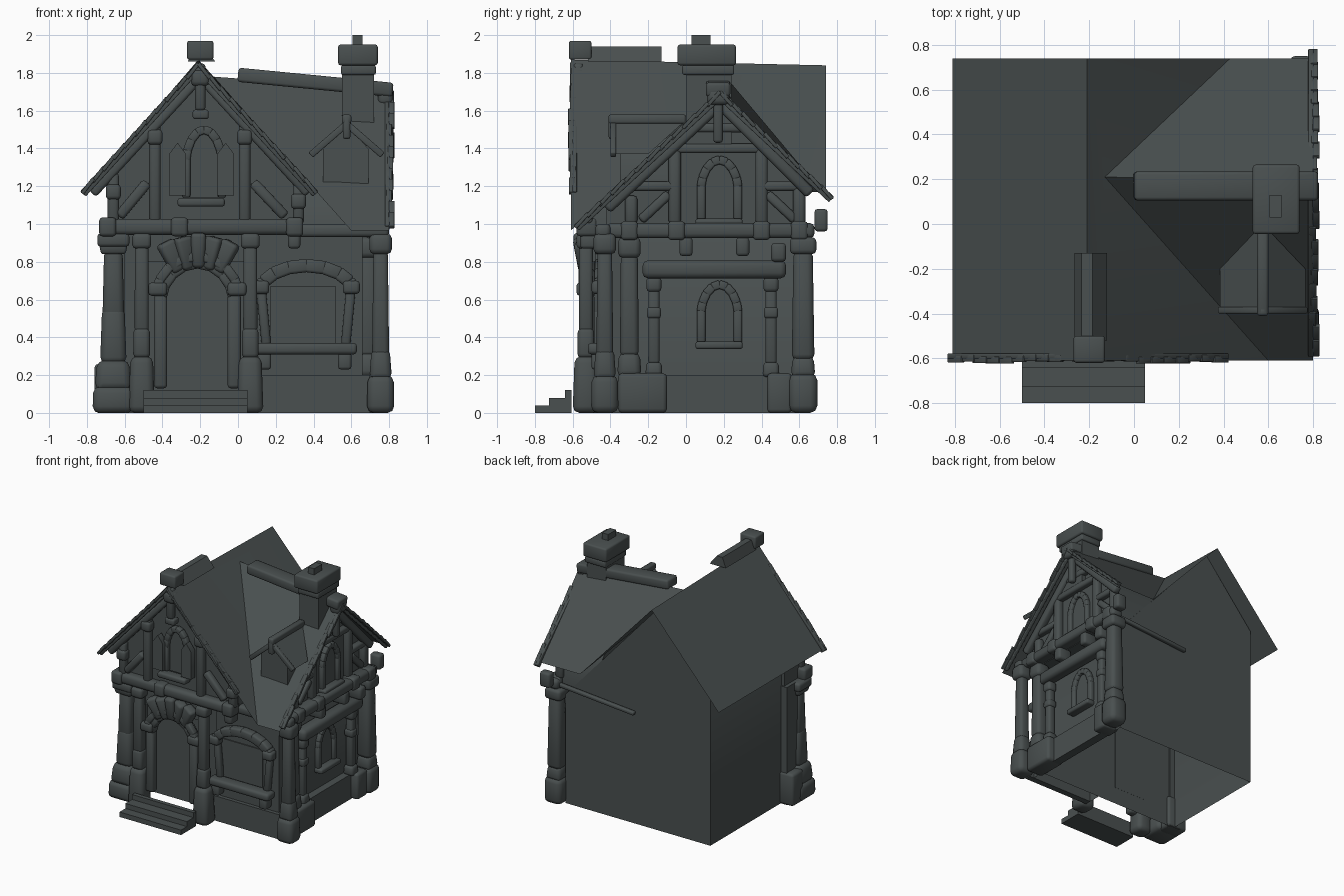
import bpy, bmesh, math, random
from mathutils import Vector, Matrix

if "Cube" in bpy.data.objects:
    bpy.data.objects.remove(bpy.data.objects["Cube"])

random.seed(4)
MAT = bpy.data.materials.new("dark slate grey")
MAT.diffuse_color = (0.067, 0.079, 0.079, 1)
MAT.use_nodes = True
MAT.node_tree.nodes["Principled BSDF"].inputs["Base Color"].default_value = MAT.diffuse_color


def finish(name, bm):
    bmesh.ops.recalc_face_normals(bm, faces=bm.faces)
    me = bpy.data.meshes.new(name)
    bm.to_mesh(me)
    bm.free()
    me.materials.append(MAT)
    ob = bpy.data.objects.new(name, me)
    bpy.context.collection.objects.link(ob)
    return ob


def poly(name, faces):
    bm = bmesh.new()
    for f in faces:
        bm.faces.new([bm.verts.new(p) for p in f])
    bmesh.ops.remove_doubles(bm, verts=bm.verts, dist=1e-4)
    return finish(name, bm)


def prism(name, pts, axis, a, b, open_bottom=False):
    """Extrude a (u, z) outline along x or y."""
    at = (lambda u, z, c: (c, u, z)) if axis == 'x' else (lambda u, z, c: (u, c, z))
    bm = bmesh.new()
    v0 = [bm.verts.new(at(u, z, a)) for u, z in pts]
    v1 = [bm.verts.new(at(u, z, b)) for u, z in pts]
    n = len(pts)
    bm.faces.new(v0)
    bm.faces.new(v1)
    for i in range(n):
        j = (i + 1) % n
        if open_bottom and abs(pts[i][1]) + abs(pts[j][1]) < 1e-6:
            continue
        bm.faces.new((v0[i], v0[j], v1[j], v1[i]))
    return finish(name, bm)


def beam(name, p, q, w, h=None, r=0.3, taper=1.0):
    """Rounded bar from p to q, w wide and h high, optionally tapered at q."""
    h = h or w
    p, q = Vector(p), Vector(q)
    d = q - p
    rot = Matrix.Identity(4) if abs(d.normalized().z) > .999 else d.to_track_quat('Z', 'Y').to_matrix().to_4x4()
    bm = bmesh.new()
    bmesh.ops.create_cube(bm, size=1)
    for v in bm.verts:
        k = taper if v.co.z > 0 else 1
        v.co = Vector((v.co.x * w * k, v.co.y * h * k, v.co.z * d.length))
    if r:
        bmesh.ops.bevel(bm, geom=bm.edges[:], offset=min(w, h, d.length) * r, segments=2,
                        affect='EDGES', profile=0.5)
    bm.transform(Matrix.Translation((p + q) / 2) @ rot)
    return finish(name, bm)


def box(name, x0, x1, y0, y1, z0, z1, r=0.0):
    ym, zm = (y0 + y1) / 2, (z0 + z1) / 2
    return beam(name, (x0, ym, zm), (x1, ym, zm), y1 - y0, z1 - z0, r)


def column(name, x, y, parts):
    """Stack of rounded blocks: (z0, z1, width, taper)."""
    for z0, z1, w, t in parts:
        beam(name, (x, y, z0), (x, y, z1), w, w, .25, t)


def arch(name, axis, c, u0, u1, z0, zs, zt, w, pane=None, n=8):
    """Arched surround with an optional pane plate set behind it."""
    at = (lambda u, z: (c, u, z)) if axis == 'x' else (lambda u, z: (u, c, z))
    m, hw = (u0 + u1) / 2, (u1 - u0) / 2
    curve = []
    for i in range(n + 1):
        s = -math.cos(math.pi * i / n)
        curve.append((m + hw * s, zs + (zt - zs) * (1 - s * s) ** .6))
    for (a, b), (e, f) in zip(curve, curve[1:]):
        k = .12   # overlap so the stones read as one band
        beam(name + "_arch", at(a - (e - a) * k, b - (f - b) * k), at(e + (e - a) * k, f + (f - b) * k), w, w, .2)
    if z0 < zs:
        for u in (u0, u1):
            beam(name + "_jamb", at(u, z0), at(u, zs + .01), w, w, .25)
    if pane is not None:
        prism(name + "_pane", [(u0, z0)] + curve + [(u1, z0)], axis, pane - .004, pane + .004)


# walls
prism("house_body", [(-.645, 0), (.65, 0), (.65, .88), (-.21, 1.83), (-.645, 1.33)], 'y', -.3, .61, True)
prism("bay_room", [(.1, 0), (.66, 0), (.66, .97), (.1, .97)], 'y', -.42, -.3, True)
prism("front_gable_wall", [(-.67, .95), (.34, .95), (.34, 1.22), (-.21, 1.83), (-.67, 1.3)], 'y', -.5, -.3)
prism("side_gable_wall", [(-.42, .93), (.608, .93), (.608, 1.25), (.2, 1.69), (-.42, 1.1)], 'x', .32, .685)

# roofs
B, C = (-.21, -.61, 1.87), (-.21, .74, 1.84)
V, E, F, R = (-.13, .21, 1.78), (.6, -.61, .965), (.43, .74, 1.15), (.8, .19, 1.71)
poly("main_roof", [[(-.81, -.61, 1.17), B, C, (-.81, .74, 1.17)], [B, E, V], [B, V, C], [V, F, C]])
poly("side_roof", [[V, E, (.8, -.61, .965), R], [V, R, (.8, .74, 1.15), F]])
box("front_ridge_cap", -.27, -.13, -.62, -.5, 1.87, 1.97, .12)
prism("front_ridge_tile", [(-.265, 1.86), (-.235, 1.94), (-.185, 1.94), (-.12, 1.86)], 'y', -.52, -.13)
beam("side_ridge_tile", (0, .17, 1.79), (.82, .17, 1.71), .13, .075, .2)


# barge boards and ragged tile edges
def barge(name, p, q, w, n, out):
    p, q, out = Vector(p), Vector(q), Vector(out)
    beam(name, p, q, w * .6, w, .2)
    up = Vector((0, 0, w * .5))
    for i in range(n):
        a, b = p.lerp(q, i / n), p.lerp(q, (i + 1.1) / n)
        o = up + out * random.uniform(.3, 1)
        beam(name + "_tile", a + o, b + o - Vector((0, 0, .012)), .03, .02, .15)


barge("front_barge_left", (-.21, -.59, 1.83), (-.82, -.59, 1.16), .04, 11, (0, -.02, 0))
barge("front_barge_right", (-.21, -.59, 1.83), (.41, -.59, 1.16), .04, 11, (0, -.02, 0))
barge("side_barge_front", (.79, .18, 1.68), (.79, -.58, .98), .04, 12, (.025, 0, 0))
barge("side_barge_back", (.79, .18, 1.68), (.79, .77, 1.13), .04, 10, (.025, 0, 0))

# front gable timbers
Y = -.52
beam("front_tie_beam", (-.72, Y, .985), (.34, Y, .985), .09, .085)
for x in (-.69, -.31, .3):
    box("tie_beam_end", x - .045, x + .045, Y - .06, Y + .05, .935, 1.035, .2)
box("tie_beam_corbel", .265, .33, -.56, -.46, .87, .95, .25)
for x, z in ((-.66, 1.27), (-.44, 1.56), (.035, 1.56), (.32, 1.22)):
    beam("gable_post", (x, Y, 1.0), (x, Y, z), .06)
    box("gable_post_head", x - .04, x + .04, Y - .045, Y + .03, z - .14, z - .06, .25)
for a, b in (((-.63, 1.04), (-.48, 1.22)), ((.25, 1.04), (.08, 1.22))):
    beam("gable_brace", (a[0], Y, a[1]), (b[0], Y, b[1]), .055)
for s in (-1, 1):
    beam("gable_rafter", (-.2, Y - .01, 1.78), (-.2 + s * .57, Y - .01, 1.16), .05, .05)
beam("gable_pendant", (-.2, -.57, 1.6), (-.2, -.57, 1.85), .055)
box("pendant_foot", -.24, -.155, -.6, -.53, 1.555, 1.605, .25)
box("pendant_head", -.25, -.15, -.61, -.53, 1.73, 1.82, .3)
arch("gable_window", 'y', -.52, -.275, -.085, 1.14, 1.34, 1.5, .045, -.505)
beam("gable_window_sill", (-.32, -.54, 1.115), (-.07, -.54, 1.115), .08, .045)
for x in (-.32, -.065):
    prism("shutter", [(x - .045, 1.15), (x + .045, 1.15), (x + .045, 1.37), (x, 1.43), (x - .045, 1.37)], 'y', -.57, -.52)

# front columns
column("left_corner_column", -.66, -.47, [(0, .14, .22, .97), (.12, .28, .2, .85), (.26, .56, .14, .85),
       (.5, .86, .115, .85), (.84, .89, .13, 1.15), (.88, .95, .17, 1)])
box("left_return_wall", -.7, -.6, -.45, -.29, 0, .95)
box("left_return_plinth", -.76, -.58, -.42, -.28, 0, .26, .15)
for x in (-.51, .065):
    column("door_column", x, -.53, [(0, .3, .14, .85), (.29, .45, .09, .95), (.43, .9, .075, .95), (.87, .95, .1, 1)])
column("right_corner_column", .755, -.43, [(0, .2, .145, .95), (.18, .34, .12, .8), (.3, .86, .09, .85), (.84, .95, .12, 1)])

# doorway, deeply recessed, with a fan shaped keystone above
arch("door", 'y', -.52, -.41, -.02, .13, .62, .8, .07, None)
arch("door_hood", 'y', -.545, -.43, 0, .65, .65, .83, .05, None)
for x in (-.425, -.005):
    box("door_hood_foot", x - .05, x + .05, -.58, -.5, .62, .69, .25)
box("door_panel", -.365, -.065, -.307, -.299, .14, .76)
box("door_lintel_wall", -.5, .06, -.5, -.48, .8, .95)
for i in range(5):
    s = i - 2
    beam("fan_stone", (-.21 + s * .05, -.53, .77 - abs(s) * .01), (-.21 + s * .088, -.55, .955 - abs(s) * .025), .065, .08, .3, 1.25)
for i, (y, z) in enumerate(((-.8, .04), (-.725, .08), (-.64, .12))):
    box("step_%d" % (i + 1), -.5, .05, y, -.605, max(0, z - .045), z)

# front right window
arch("bay_window", 'y', -.45, .12, .605, .66, .66, .78, .07, None)
for x in (.12, .6):
    beam("bay_jamb", (x + (.03 if x < .3 else -.03), -.44, .36), (x, -.44, .68), .05)
    box("bay_arch_foot", x - .045, x + .045, -.5, -.42, .63, .7, .25)
    box("bay_bracket", x - .015 if x < .3 else x - .07, x + .055 if x < .3 else x, -.5, -.42, .23, .32, .2)
beam("bay_sill", (.09, -.47, .34), (.63, -.47, .34), .1, .06)
box("bay_pane", .17, .52, -.428, -.42, .37, .67)
box("bay_plinth", .1, .7, -.45, -.4, 0, .2)
beam("bay_eave_beam", (.3, -.44, .965), (.8, -.44, .965), .08, .07)

# right side: plinth, columns and beams
box("side_plinth", .64, .71, -.12, .46, 0, .2)
for y0, y1 in ((-.36, -.1), (.43, .56)):
    box("side_plinth_block", .62, .77, y0, y1, 0, .21, .15)
for y in (-.17, .45):
    column("side_column", .695, y, [(.19, .27, .09, .9), (.26, .66, .06, .95), (.5, .56, .075, 1), (.64, .72, .08, 1)])
column("back_corner_column", .72, .62, [(0, .21, .15, 1), (.19, .3, .13, .85), (.28, .86, .12, .85), (.84, .93, .14, 1)])
column("side_front_column", .69, -.3, [(.19, .32, .13, .85), (.3, .84, .1, .9), (.82, .93, .12, 1)])
beam("side_lower_beam", (.71, -.23, .76), (.71, .53, .76), .1, .095)
box("side_beam_end", .66, .78, .45, .53, .8, .9, .25)
beam("side_upper_beam", (.73, -.42, .965), (.73, .68, .965), .1, .08)
for y in (-.3, -.05, .4, .6):
    box("upper_beam_end", .68, .79, y - .045, y + .045, .915, 1.015, .2)
for y in (0, .3):
    box("side_corbel", .65, .77, y - .035, y + .035, .83, .93, .25)
for y, z in ((-.06, 1.4), (.4, 1.42), (-.29, 1.15), (.6, 1.2)):
    beam("side_gable_post", (.7, y, 1), (.7, y, z), .065)
for y0, y1, z in ((-.08, .43, 1.4), (-.3, -.06, 1.2), (.4, .6, 1.2), (0, .34, 1.51)):
    beam("side_gable_rail", (.7, y0, z), (.7, y1, z), .06, .05)
for a, b in (((-.24, 1.02), (-.09, 1.16)), ((.58, 1.02), (.43, 1.16))):
    beam("side_gable_brace", (.7, *a), (.7, *b), .05)
beam("side_rafter", (.72, .18, 1.64), (.72, -.42, 1.08), .06)
beam("side_rafter", (.72, .18, 1.64), (.72, .66, 1.16), .06)
beam("side_pendant", (.76, .17, 1.43), (.76, .17, 1.74), .05)
box("side_pendant_head", .74, .82, .11, .23, 1.63, 1.72, .3)
for x, z0, zs, zt in ((.66, .37, .54, .68), (.695, 1.02, 1.2, 1.34)):
    arch("side_window", 'x', x, .08, .275, z0, zs, zt, .045, x - .006)
    beam("side_window_sill", (x + .015, .05, z0 - .012), (x + .015, .3, z0 - .012), .08, .04)

# thin eave pole along the back
beam("back_eave_pole", (.02, .63, .9), (.74, .63, .96), .035, .03)
box("back_eave_block", .7, .79, .68, .75, .96, 1.08, .25)

# chimney
box("chimney_shaft", .55, .72, 0, .24, 1.4, 1.85)
box("chimney_collar", .545, .73, -.02, .255, 1.79, 1.84, .2)
box("chimney_cap", .53, .74, -.045, .265, 1.84, 1.95, .12)
box("chimney_pot", .605, .66, .03, .13, 1.94, 2.0)

# dormer
prism("dormer_body", [(.45, 1.2), (.69, 1.2), (.69, 1.4), (.575, 1.52), (.45, 1.4)], 'y', -.35, -.1)
for s in (-1, 1):
    x = .575 + s * .19
    poly("dormer_roof", [[(.575, -.4, 1.55), (x, -.4, 1.37), (x, -.2, 1.37), (.575, 0, 1.55)]])
    beam("dormer_barge", (.575, -.385, 1.53), (x, -.385, 1.365), .03, .035, .2)
beam("dormer_ridge_tile", (.575, -.41, 1.555), (.575, 0, 1.555), .05, .05, .25)
beam("dormer_finial", (.575, -.39, 1.45), (.575, -.39, 1.58), .04)

# smooth rounded parts, keep sharp edges
for ob in bpy.context.scene.objects:
    ob.select_set(True)
    bpy.context.view_layer.objects.active = ob
bpy.ops.object.shade_smooth_by_angle(angle=math.radians(50))
